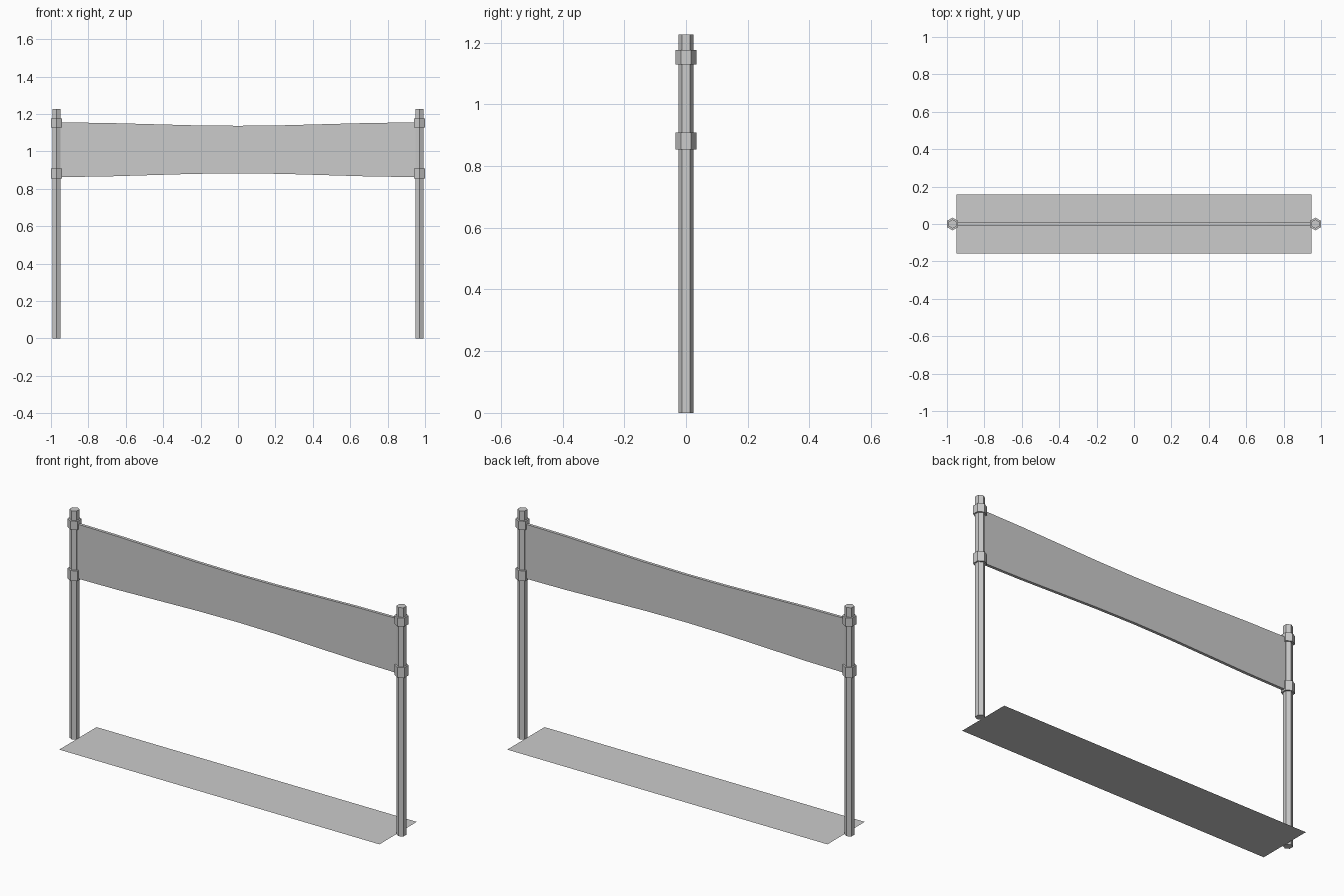
import bpy, bmesh, math

if "Cube" in bpy.data.objects:
    bpy.data.objects.remove(bpy.data.objects["Cube"])

POLE_X = 0.97
HALF = 0.95          # half length of banner and ground strip


def hex_prism(name, x, z0, z1, r):
    bpy.ops.mesh.primitive_cylinder_add(vertices=6, radius=r, depth=z1 - z0,
                                        location=(x, 0, (z0 + z1) / 2))
    bpy.context.object.name = name


# Poles with two clamps each
for side, x in (("left", -POLE_X), ("right", POLE_X)):
    hex_prism(f"{side}_pole", x, 0, 1.226, 0.0245)
    hex_prism(f"{side}_upper_clamp", x, 1.129, 1.175, 0.034)
    hex_prism(f"{side}_lower_clamp", x, 0.854, 0.909, 0.034)

# Banner: thin slab, pinched towards the middle
bm = bmesh.new()
N, T = 8, 0.008
rings = []
for i in range(N + 1):
    x = -HALF + 2 * HALF * i / N
    pinch = 0.5 * (1 + math.cos(math.pi * x / HALF))
    top, bottom = 1.155 - 0.018 * pinch, 0.863 + 0.02 * pinch
    rings.append([bm.verts.new((x, y, z)) for y, z in
                  ((-T, bottom), (T, bottom), (T, top), (-T, top))])
for a, b in zip(rings, rings[1:]):
    for k in range(4):
        j = (k + 1) % 4
        bm.faces.new((a[k], a[j], b[j], b[k]))
bm.faces.new(rings[0])
bm.faces.new(rings[-1])
bmesh.ops.recalc_face_normals(bm, faces=bm.faces)
mesh = bpy.data.meshes.new("banner")
bm.to_mesh(mesh)
bm.free()
bpy.context.collection.objects.link(bpy.data.objects.new("banner", mesh))

# Flat strip on the ground between the poles
bpy.ops.mesh.primitive_plane_add(size=1, location=(0, 0, 0.002))
strip = bpy.context.object
strip.name = "ground_strip"
strip.scale = (2 * HALF, 0.316, 1)
